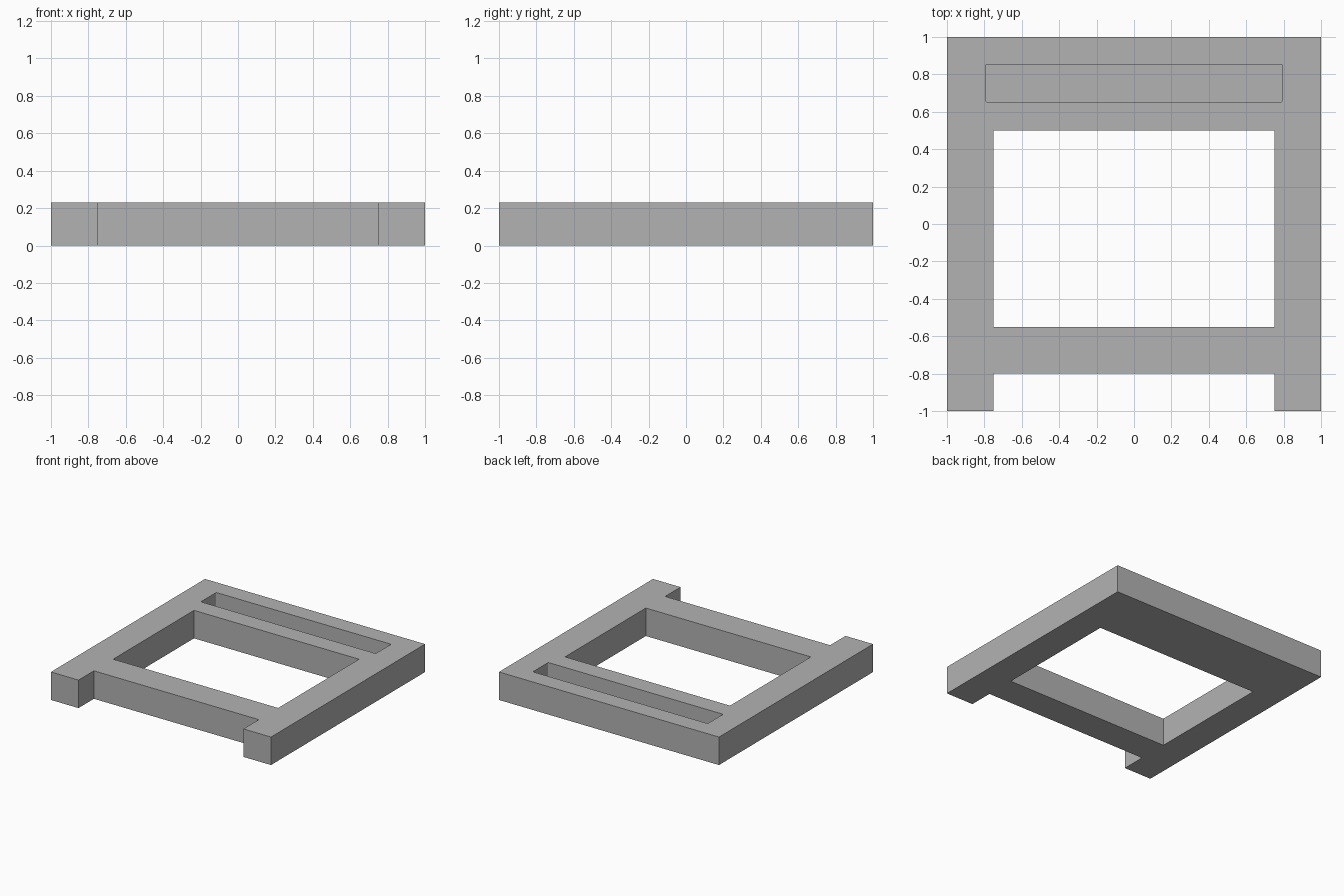
import bpy, bmesh

if "Cube" in bpy.data.objects:
    bpy.data.objects.remove(bpy.data.objects["Cube"])

HEIGHT = 0.23

grey = bpy.data.materials.new("plain grey")
grey.diffuse_color = (0.45, 0.45, 0.45, 1)
grey.use_nodes = True
grey.node_tree.nodes["Principled BSDF"].inputs["Base Color"].default_value = grey.diffuse_color


def block(name, x, y, z, corner=0.0):
    """Box from (min, max) ranges, with optional rounded upright edges."""
    bm = bmesh.new()
    bmesh.ops.create_cube(bm, size=1)
    for v in bm.verts:
        v.co = [r[0] if c < 0 else r[1] for c, r in zip(v.co, (x, y, z))]
    if corner:
        upright = [e for e in bm.edges
                   if abs(e.verts[0].co.z - e.verts[1].co.z) > 1e-4]
        bmesh.ops.bevel(bm, geom=upright, offset=corner, segments=3,
                        profile=0.5, affect='EDGES')
    mesh = bpy.data.meshes.new(name)
    bm.to_mesh(mesh)
    bm.free()
    mesh.materials.append(grey)
    obj = bpy.data.objects.new(name, mesh)
    bpy.context.collection.objects.link(obj)
    return obj


# Square frame slab
frame = block("frame", (-1, 1), (-1, 1), (0, HEIGHT))

# Central opening, front notch between the two feet, and blind slot at the back
through = (-0.1, HEIGHT + 0.1)
cutters = [
    block("opening_cutter", (-0.75, 0.75), (-0.55, 0.50), through),
    block("notch_cutter", (-0.75, 0.75), (-1.2, -0.80), through),
    block("slot_cutter", (-0.795, 0.795), (0.653, 0.853),
          (0.06, HEIGHT + 0.1), corner=0.01),
]
for cutter in cutters:
    cut = frame.modifiers.new(cutter.name, 'BOOLEAN')
    cut.operation = 'DIFFERENCE'
    cut.solver = 'EXACT'
    cut.object = cutter
    cutter.hide_render = True
    cutter.hide_viewport = True
